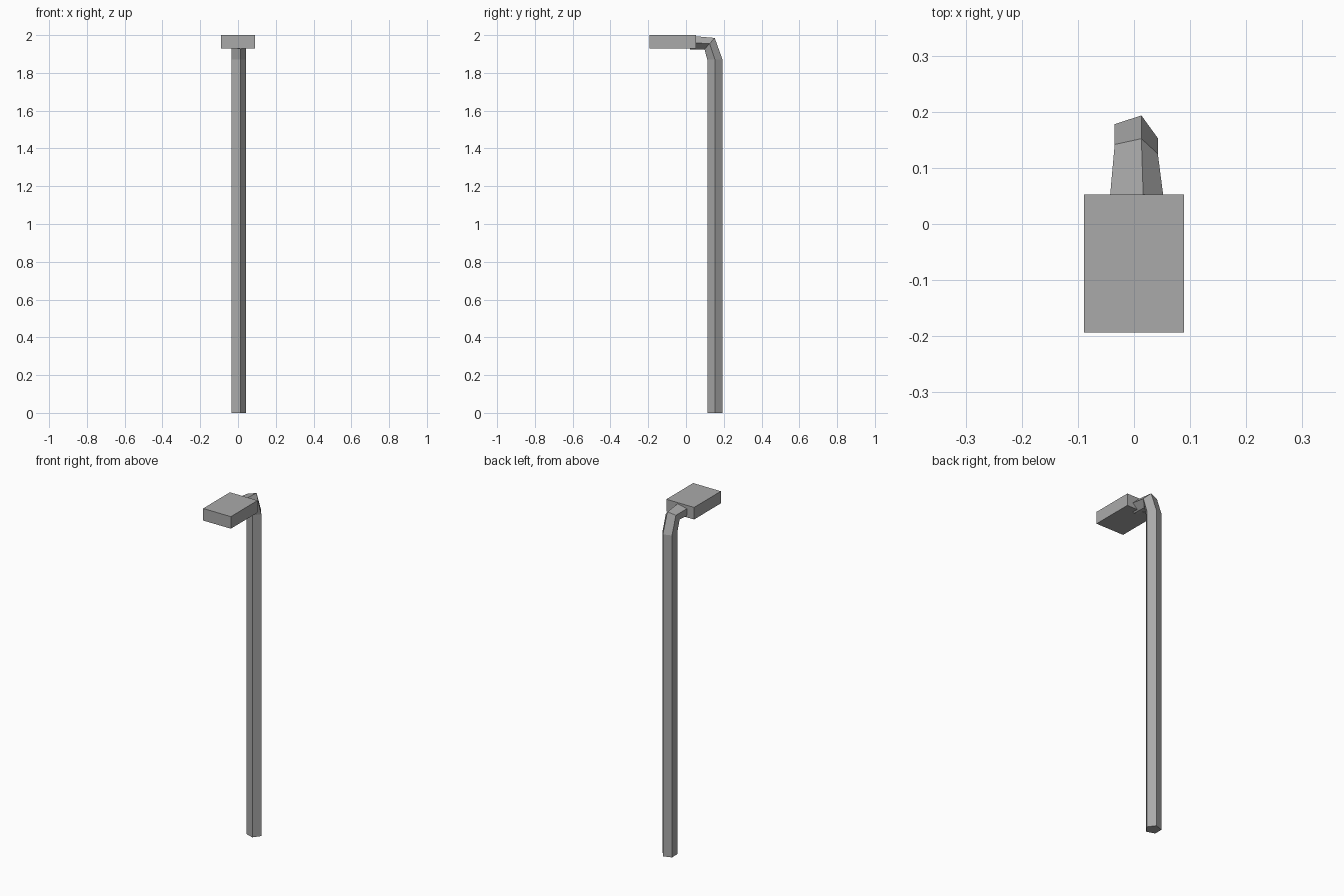
import bpy
import bmesh
from math import cos, sin, tau

if "Cube" in bpy.data.objects:
    bpy.data.objects.remove(bpy.data.objects["Cube"], do_unlink=True)

# Single grey metal
grey = bpy.data.materials.new("grey_metal")
grey.use_nodes = True
colour = (0.4, 0.4, 0.4, 1)
grey.diffuse_color = colour
grey.node_tree.nodes["Principled BSDF"].inputs["Base Color"].default_value = colour


def finish(name, bm):
    bmesh.ops.recalc_face_normals(bm, faces=bm.faces)
    mesh = bpy.data.meshes.new(name)
    bm.to_mesh(mesh)
    bm.free()
    mesh.materials.append(grey)
    obj = bpy.data.objects.new(name, mesh)
    bpy.context.collection.objects.link(obj)
    return obj


# Five-sided pole that bends forward into a widening neck.
# Each ring: centre y, centre z, width scale, (y, z) direction of its depth
SIDES, RADIUS = 5, 0.0425
rings = [
    (0.153, 0.0, 1.0, (1, 0)),
    (0.153, 1.87, 1.0, (1, 0)),
    (0.125, 1.955, 1.0, (0.67, 0.74)),
    (0.02, 1.96, 1.32, (0, 0.9)),
]
bm = bmesh.new()
loops = []
for y, z, wide, (dy, dz) in rings:
    loop = []
    for i in range(SIDES):
        u = RADIUS * cos(tau * i / SIDES)
        v = RADIUS * sin(tau * i / SIDES)
        loop.append(bm.verts.new((u * wide, y + v * dy, z + v * dz)))
    loops.append(loop)
for a, b in zip(loops, loops[1:]):
    for i in range(SIDES):
        j = (i + 1) % SIDES
        bm.faces.new((a[i], a[j], b[j], b[i]))
bm.faces.new(loops[0])
bm.faces.new(loops[-1])
finish("pole", bm)

# Flat rectangular lamp head
bm = bmesh.new()
bmesh.ops.create_cube(bm, size=1)
bmesh.ops.scale(bm, vec=(0.178, 0.246, 0.07), verts=bm.verts)
bmesh.ops.translate(bm, vec=(0, -0.07, 1.965), verts=bm.verts)
finish("lamp_head", bm)
